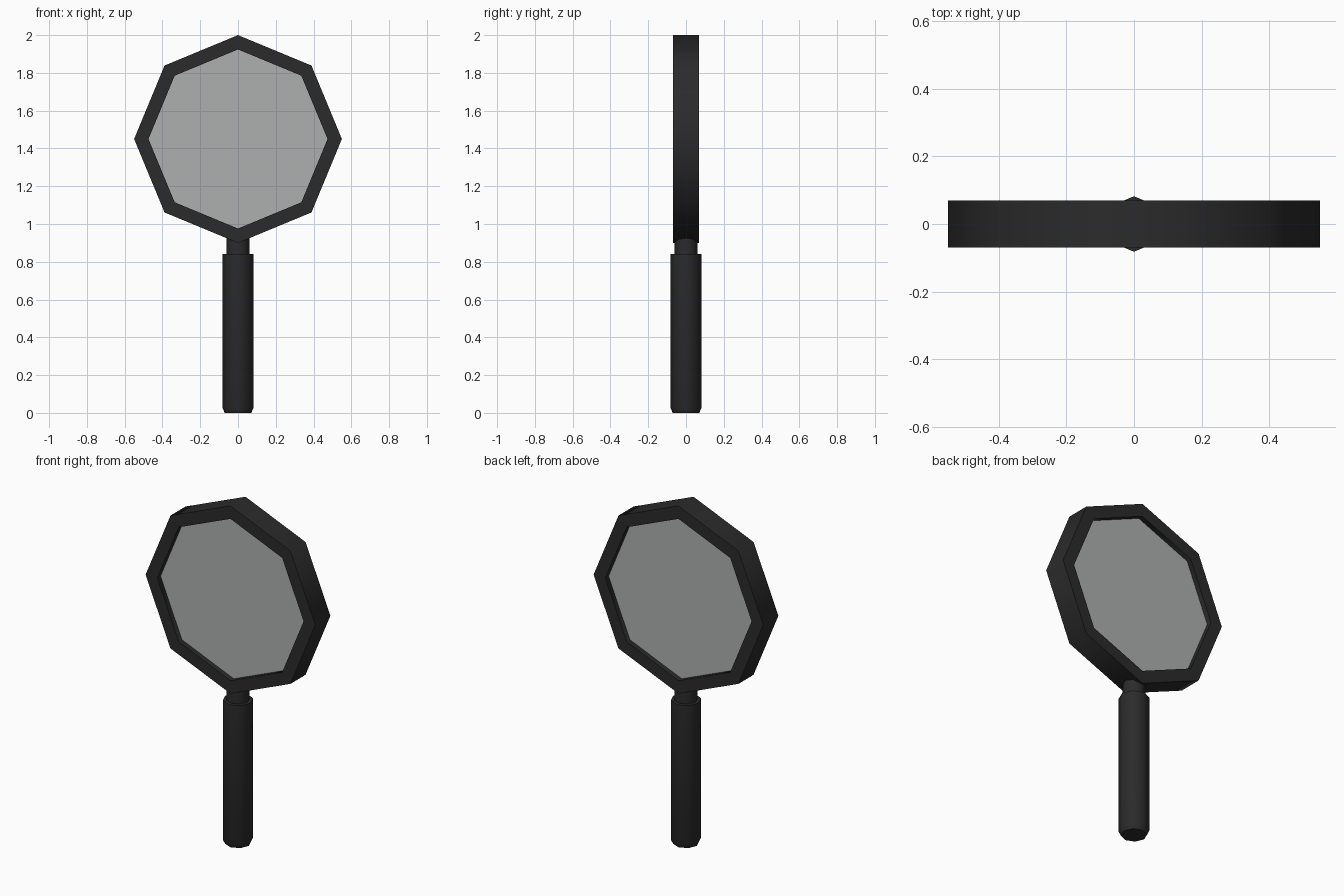
import bpy, bmesh, math
from mathutils import Matrix

if "Cube" in bpy.data.objects:
    bpy.data.objects.remove(bpy.data.objects["Cube"])

SIDES = 8
HEAD_Z = 1.45


def material(name, rgba):
    m = bpy.data.materials.new(name)
    m.diffuse_color = rgba
    m.use_nodes = True
    m.node_tree.nodes["Principled BSDF"].inputs["Base Color"].default_value = m.diffuse_color
    return m


black = material("black plastic", (0.024, 0.024, 0.024, 1.0))
glass = material("grey glass", (0.42, 0.425, 0.43, 0.4))


def lathe(name, profile, mat, closed=False, matrix=Matrix()):
    """Revolve (radius, height) points around z into an eight-sided solid."""
    bm = bmesh.new()
    rings = [[bm.verts.new((r * math.cos(math.tau * i / SIDES),
                            r * math.sin(math.tau * i / SIDES), h))
              for i in range(SIDES)] for r, h in profile]
    pairs = list(zip(rings, rings[1:]))
    if closed:
        pairs.append((rings[-1], rings[0]))
    else:
        bm.faces.new(rings[0])
        bm.faces.new(rings[-1])
    for a, b in pairs:
        for i in range(SIDES):
            j = (i + 1) % SIDES
            bm.faces.new((a[i], a[j], b[j], b[i]))
    bmesh.ops.recalc_face_normals(bm, faces=bm.faces)
    bm.transform(matrix)
    me = bpy.data.meshes.new(name)
    bm.to_mesh(me)
    bm.free()
    me.materials.append(mat)
    ob = bpy.data.objects.new(name, me)
    bpy.context.collection.objects.link(ob)
    bpy.ops.object.select_all(action='DESELECT')
    ob.select_set(True)
    bpy.context.view_layer.objects.active = ob
    bpy.ops.object.shade_smooth_by_angle(angle=math.radians(60))
    return ob


# Head parts turn to face the front
upright = Matrix.Translation((0, 0, HEAD_Z)) @ Matrix.Rotation(math.pi / 2, 4, 'X')

# Octagonal rim
lathe("rim", [(0.55, -0.07), (0.55, 0.07), (0.474, 0.07), (0.474, -0.07)],
      black, closed=True, matrix=upright)

# Lens, slightly recessed on both sides
lathe("lens", [(0.476, -0.04), (0.476, 0.04)], glass, matrix=upright)

# Neck between handle and rim
lathe("neck", [(0.062, 0.82), (0.062, 0.95)], black)

# Handle with a chamfered bottom end
lathe("handle", [(0.07, 0.0), (0.082, 0.025), (0.082, 0.84)], black)
